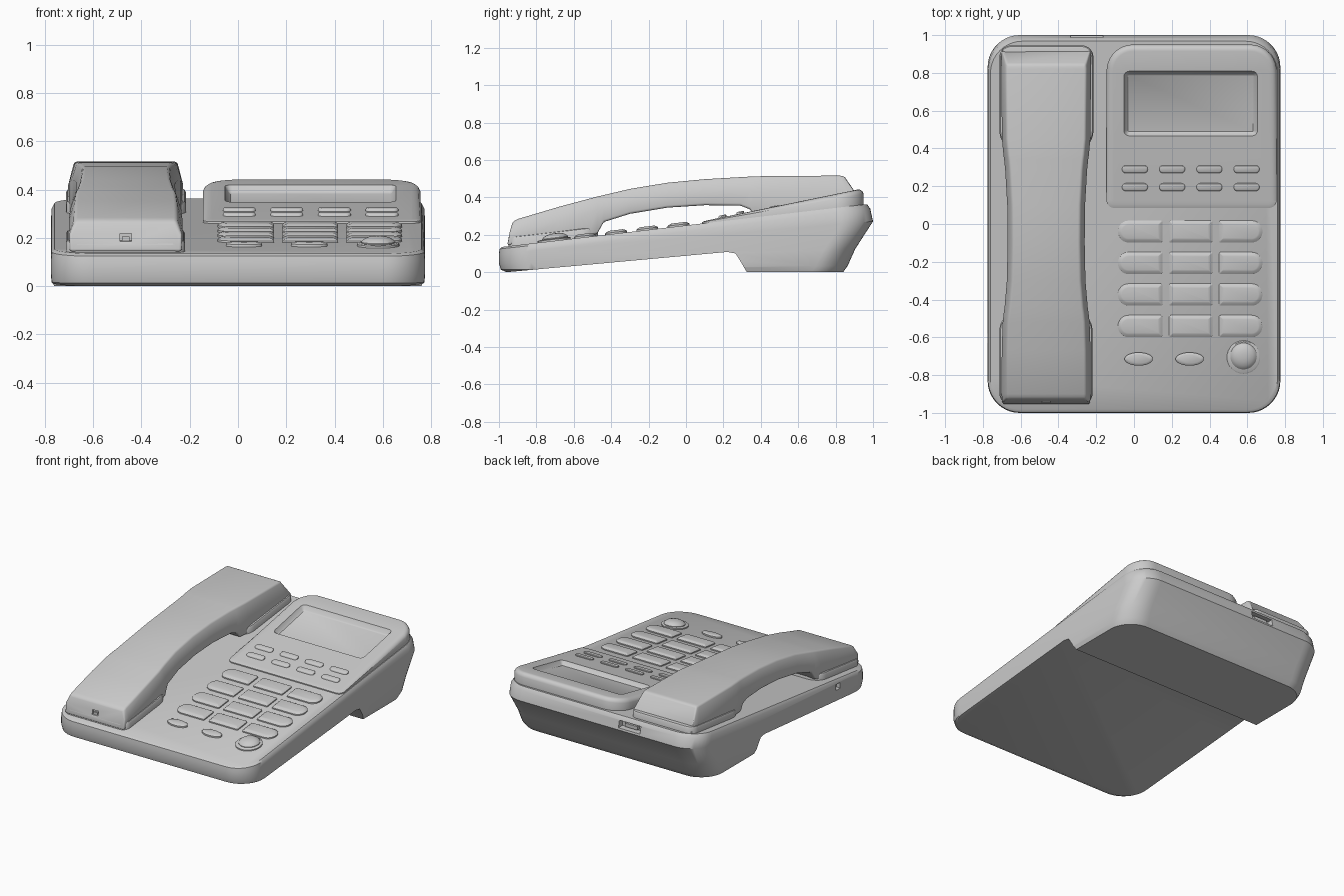
import bpy, bmesh, math

if "Cube" in bpy.data.objects:
    bpy.data.objects.remove(bpy.data.objects["Cube"])


def base_z(y):
    return 0.25 + 0.117 * y


def panel_z(y):
    return 0.272 + 0.205 * (y - 0.09)


def loft(name, rings):
    """Closed skin through rings of equal point count, capped at both ends."""
    bm = bmesh.new()
    vs = [[bm.verts.new(p) for p in r] for r in rings]
    n = len(vs[0])
    for a, b in zip(vs, vs[1:]):
        for i in range(n):
            j = (i + 1) % n
            bm.faces.new((a[i], a[j], b[j], b[i]))
    bm.faces.new(vs[0][::-1])
    bm.faces.new(vs[-1])
    bmesh.ops.recalc_face_normals(bm, faces=bm.faces)
    me = bpy.data.meshes.new(name)
    bm.to_mesh(me)
    bm.free()
    ob = bpy.data.objects.new(name, me)
    bpy.context.collection.objects.link(ob)
    return ob


def rounded(x0, x1, y0, y1, radii, seg=8):
    """Outline maker; radii order: back right, back left, front left, front right."""
    def make(inset=0.0):
        pts = []
        corners = ((x1, y1, -1, -1), (x0, y1, 1, -1), (x0, y0, 1, 1), (x1, y0, -1, 1))
        for k, (x, y, sx, sy) in enumerate(corners):
            r = max(radii[k], 0.004)
            ri = max(r - inset, 0.002)
            cx, cy = x + sx * (inset + ri), y + sy * (inset + ri)
            for i in range(seg + 1):
                a = math.pi / 2 * (k + i / seg)
                pts.append((cx + ri * math.cos(a), cy + ri * math.sin(a)))
        return pts
    return make


def ellipse(cx, cy, rx, ry, n=32):
    return lambda d=0.0: [(cx + (rx - d) * math.cos(2 * math.pi * i / n),
                           cy + (ry - d) * math.sin(2 * math.pi * i / n)) for i in range(n)]


def activate(ob):
    bpy.ops.object.select_all(action='DESELECT')
    ob.select_set(True)
    bpy.context.view_layer.objects.active = ob


def smooth(ob, angle=35):
    activate(ob)
    bpy.ops.object.shade_smooth_by_angle(angle=math.radians(angle))
    return ob


def bevel(ob, width, segments=2):
    activate(ob)
    m = ob.modifiers.new("bevel", 'BEVEL')
    m.width, m.segments, m.angle_limit = width, segments, math.radians(32)
    bpy.ops.object.modifier_apply(modifier=m.name)


def cut(ob, cutter):
    activate(ob)
    cutter.hide_render = True
    m = ob.modifiers.new("cut", 'BOOLEAN')
    m.operation, m.solver, m.object = 'DIFFERENCE', 'EXACT', cutter
    bpy.ops.object.modifier_apply(modifier=m.name)
    bpy.data.objects.remove(cutter)


def box(name, x0, x1, y0, y1, z0, z1):
    corners = ((x0, y0), (x1, y0), (x1, y1), (x0, y1))
    return loft(name, [[(x, y, z) for x, y in corners] for z in (z0, z1)])


def raised(name, outline, zf, levels):
    """Raised part following a tilted surface; levels are (inset, height)."""
    return smooth(loft(name, [[(x, y, zf(y) + h) for x, y in outline(d)] for d, h in levels]))


# Base body: rings rise from the foot to the sloping top
rings = []
for f, hw, y0, y1 in ((0, .76, -.96, .84), (.1, .772, -.99, .865), (.35, .775, -1, .905),
                      (.74, .775, -1, 1), (.93, .772, -.997, .985), (1, .76, -.985, .968)):
    out = rounded(-hw, hw, y0, y1, [.17] * 4, 10)()
    rings.append([(x, y, f * base_z(y)) for x, y in out])
base = loft("base_body", rings)
# Raised underside, leaving a foot at the back
under = ((-.96, -.05), (-.96, 0), (.22, .108), (.265, .1), (.29, .06), (.325, 0), (.33, -.05))
cut(base, loft("underside_cutter", [[(x, y, z) for y, z in under] for x in (-1, 1)]))
# Sockets in the back and left side
cut(base, box("line_socket_cutter", -.335, -.165, .95, 1.1, .285, .335))
cut(base, box("cord_socket_cutter", -.9, -.745, -.63, -.58, .11, .15))
smooth(base)
smooth(box("line_socket_pin", -.3, -.2, .94, .975, .295, .32))

# Cradle cups around the handset ends
cup = [(0, -.02), (0, .035), (.006, .045), (.015, .048)]
raised("mouthpiece_cradle", rounded(-.712, -.22, -.95, -.47, (.09, .09, .05, .05)), base_z, cup)
raised("earpiece_cradle", rounded(-.712, -.215, .39, .945, (.06, .06, .1, .1)), base_z, cup)

# Handset: (y top, z top, y mid, z mid, y bottom, z bottom, half width)
stations = [
    (-.925, .27, -.948, .215, -.955, .142, .232), (-.9, .284, -.9, .22, -.9, .15, .236),
    (-.67, .352, -.67, .275, -.67, .175, .235), (-.52, .392, -.52, .318, -.52, .193, .23),
    (-.475, .404, -.475, .332, -.475, .205, .225), (-.44, .412, -.44, .342, -.44, .268, .22),
    (-.3, .445, -.3, .38, -.3, .312, .208), (-.1, .478, -.1, .414, -.1, .345, .204),
    (.1, .497, .1, .433, .1, .358, .206), (.29, .508, .29, .44, .29, .356, .217),
    (.345, .511, .345, .438, .345, .335, .223), (.365, .512, .365, .436, .365, .3, .226),
    (.45, .514, .45, .43, .45, .3, .234), (.82, .516, .86, .42, .87, .345, .238),
    (.845, .514, .928, .405, .935, .355, .234)]
rings = []
cx = -.465
for yt, zt, ym, zm, yb, zb, w in stations:
    wt = w - .025
    rings.append([(cx - w, yb, zb), (cx + w, yb, zb), (cx + w, ym, zm),
                  (cx + wt, yt, zt), (cx - wt, yt, zt), (cx - w, ym, zm)])
handset = loft("handset", rings)
bevel(handset, .012, 3)
cut(handset, box("jack_cutter", cx - .023, cx + .023, -1, -.93, .175, .218))
smooth(handset, 40)
box("handset_jack_plug", cx - .015, cx + .015, -.94, -.925, .178, .205)

# Display panel: wedge rising from the base slope to its own slope
outline = rounded(-.145, .755, .085, .95, (.14, .14, .04, .04), 10)
rings = []
for d, f in ((0, -.1), (0, .65), (.008, .85), (.02, .96), (.035, 1)):
    rings.append([(x, y, base_z(y) + f * (panel_z(y) - base_z(y))) for x, y in outline(d)])
panel = loft("display_panel", rings)
window = rounded(-.055, .655, .465, .81, [.03] * 4, 4)
cut(panel, loft("window_cutter", [[(x, y, panel_z(y) + h) for x, y in window(d)]
                                  for d, h in ((.024, -.032), (.016, -.026), (0, .002), (0, .03))]))
smooth(panel)

# Small pill buttons under the display
for r, y in enumerate((.29, .195)):
    for c in range(4):
        x = .005 + .197 * c
        raised(f"memory_button_{r}_{c}", rounded(x - .068, x + .068, y - .021, y + .021, [.02] * 4, 5),
               panel_z, [(0, -.008), (0, .006), (.003, .01), (.008, .012)])

# Number keys: outer columns rounded on their outer side
for c, (x0, x1, radii) in enumerate(((-.085, .15, (.008, .056, .056, .008)),
                                     (.185, .415, [.008] * 4),
                                     (.45, .68, (.056, .008, .008, .056)))):
    for r in range(4):
        y = -.04 - .167 * r
        raised(f"number_key_{r}_{c}", rounded(x0, x1, y - .058, y + .058, radii, 6), base_z,
               [(0, -.01), (0, .008), (.014, .017), (.022, .019)])

# Oval keys and the round domed key with its collar
for i, x in enumerate((.025, .295)):
    raised(f"oval_key_{i}", ellipse(x, -.715, .075, .035), base_z,
           [(0, -.01), (0, .01), (.005, .014), (.014, .017)])
raised("round_key_collar", ellipse(.58, -.705, .088, .088), base_z, [(0, -.01), (0, .008), (.006, .012)])
raised("round_key", ellipse(.58, -.7, .07, .07), base_z,
       [(0, 0), (0, .016), (.006, .023), (.02, .032), (.04, .038), (.06, .04)])
